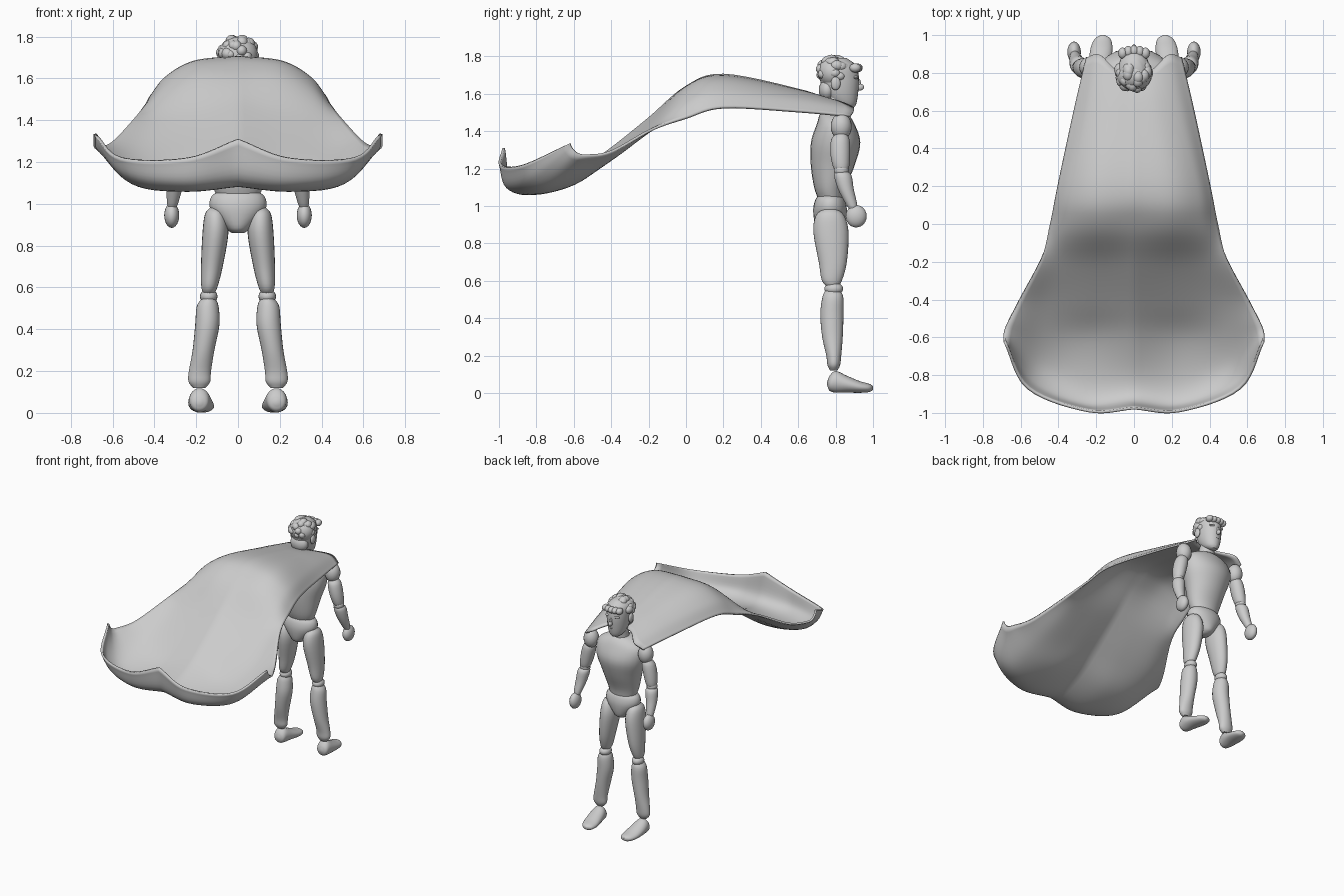
import bpy, bmesh, math, random
from mathutils import Vector, Matrix

random.seed(4)


def spline(pts, n):
    """Smooth curve through points of any dimension, n steps per span."""
    P = [Vector(p) for p in pts]
    P = [P[0] * 2 - P[1]] + P + [P[-1] * 2 - P[-2]]
    out = []
    for i in range(1, len(P) - 2):
        a, b, c, d = P[i - 1:i + 3]
        for k in range(n):
            t = k / n
            out.append(0.5 * (2 * b + (c - a) * t + (2 * a - 5 * b + 4 * c - d) * t ** 2
                              + (3 * b - a - 3 * c + d) * t ** 3))
    return out + [P[-2]]


def finish(bm, name, mirror=False, thick=0, angle=50):
    bmesh.ops.recalc_face_normals(bm, faces=bm.faces)
    me = bpy.data.meshes.new(name)
    bm.to_mesh(me)
    bm.free()
    ob = bpy.data.objects.new(name, me)
    bpy.context.collection.objects.link(ob)
    if mirror:
        ob.modifiers.new("Mirror", 'MIRROR').merge_threshold = 0.0005
    if thick:
        s = ob.modifiers.new("Thickness", 'SOLIDIFY')
        s.thickness, s.offset = thick, 0
    bpy.ops.object.select_all(action='DESELECT')
    bpy.context.view_layer.objects.active = ob
    ob.select_set(True)
    bpy.ops.object.shade_smooth_by_angle(angle=math.radians(angle))
    return ob


def tube(name, rings, mirror=False, axis='z', sides=24):
    """Loft elliptical rings (x, y, z, radius a, radius b) stacked along z or y."""
    bm = bmesh.new()
    loops = []
    for x, y, z, a, b in spline(rings, 4):
        loop = []
        for i in range(sides):
            c, s = math.cos(math.tau * i / sides), math.sin(math.tau * i / sides)
            off = (a * c, b * s, 0) if axis == 'z' else (a * c, 0, b * s)
            loop.append(bm.verts.new(Vector((x, y, z)) + Vector(off)))
        loops.append(loop)
    for p, q in zip(loops, loops[1:]):
        for i in range(sides):
            j = (i + 1) % sides
            bm.faces.new((p[i], p[j], q[j], q[i]))
    bm.faces.new(loops[0])
    bm.faces.new(loops[-1])
    return finish(bm, name, mirror)


def balls(name, items, mirror=False):
    """Ellipsoids given as (centre, radii)."""
    bm = bmesh.new()
    for c, r in items:
        bmesh.ops.create_uvsphere(bm, u_segments=20, v_segments=12, radius=1,
                                  matrix=Matrix.Translation(c) @ Matrix.Diagonal((*r, 1)))
    return finish(bm, name, mirror)


# Cape: half-rows from the centre seam to the side edge, collar to tail
rows = [
    [(0, .78, 1.56), (.10, .82, 1.555), (.18, .895, 1.52), (.25, .88, 1.48)],
    [(0, .60, 1.62), (.13, .60, 1.61), (.24, .60, 1.57), (.315, .60, 1.505)],
    [(0, .20, 1.70), (.20, .20, 1.68), (.33, .20, 1.61), (.40, .20, 1.525)],
    [(0, .00, 1.635), (.20, .00, 1.625), (.35, .00, 1.56), (.44, .00, 1.47)],
    [(0, -.20, 1.465), (.20, -.20, 1.43), (.38, -.20, 1.40), (.49, -.18, 1.41)],
    [(0, -.42, 1.29), (.22, -.42, 1.25), (.44, -.40, 1.25), (.605, -.40, 1.29)],
    [(0, -.60, 1.17), (.25, -.60, 1.12), (.48, -.58, 1.15), (.67, -.53, 1.27)],
    [(0, -.82, 1.09), (.25, -.82, 1.065), (.50, -.74, 1.10), (.685, -.58, 1.28)],
    [(0, -.94, 1.13), (.26, -.95, 1.10), (.54, -.83, 1.14), (.685, -.61, 1.31)],
    [(0, -.975, 1.31), (.24, -.99, 1.22), (.56, -.87, 1.22), (.685, -.62, 1.335)],
]
columns = [spline(c, 6) for c in zip(*rows)]
bm = bmesh.new()
grid = [[bm.verts.new(p) for p in spline(r, 7)] for r in zip(*columns)]
for p, q in zip(grid, grid[1:]):
    for i in range(len(p) - 1):
        bm.faces.new((p[i], p[i + 1], q[i + 1], q[i]))
finish(bm, "cape", mirror=True, thick=0.014, angle=40)

# Torso, pelvis and neck
tube("torso", [(0, .775, 1.03, .10, .065), (0, .77, 1.10, .125, .085), (0, .785, 1.22, .155, .118),
               (0, .80, 1.34, .19, .132), (0, .80, 1.44, .185, .10), (0, .79, 1.495, .10, .07),
               (0, .79, 1.505, .02, .02)])
tube("pelvis", [(0, .77, .86, .03, .04), (0, .77, .885, .06, .075), (0, .77, .97, .13, .09),
                (0, .77, 1.03, .13, .08), (0, .77, 1.065, .09, .055)])
tube("neck", [(0, .79, 1.47, .06, .06), (0, .80, 1.53, .055, .055), (0, .81, 1.61, .055, .055)])

# Legs
tube("thigh", [(.11, .77, .985, .02, .03), (.108, .77, .95, .05, .075), (.108, .775, .86, .062, .094),
               (.125, .785, .70, .052, .075), (.137, .78, .60, .038, .053), (.14, .785, .56, .02, .02)], True)
balls("knee", [((.14, .79, .557), (.042, .05, .035))], True)
tube("calf", [(.14, .785, .55, .03, .04), (.145, .785, .51, .052, .056), (.147, .78, .42, .058, .062),
              (.165, .783, .30, .052, .055), (.182, .79, .20, .053, .04), (.185, .79, .15, .052, .034),
              (.185, .79, .12, .03, .02)], True)
tube("foot", [(.185, .755, .05, .01, .01), (.185, .768, .052, .04, .04), (.184, .80, .06, .05, .058),
              (.18, .86, .047, .058, .045), (.172, .93, .032, .058, .031), (.166, .98, .027, .042, .022),
              (.165, 1.0, .027, .01, .01)], True, 'y')

# Arms
balls("shoulder", [((.235, .83, 1.425), (.055, .056, .072))], True)
tube("upper_arm", [(.25, .83, 1.385, .03, .03), (.255, .825, 1.35, .048, .05), (.272, .825, 1.27, .048, .052),
                   (.285, .83, 1.20, .037, .04), (.288, .83, 1.175, .015, .015)], True)
balls("elbow", [((.288, .83, 1.19), (.038, .04, .035))], True)
tube("forearm", [(.288, .832, 1.19, .02, .02), (.292, .838, 1.165, .043, .046), (.302, .855, 1.09, .04, .042),
                 (.312, .885, 1.01, .028, .03), (.315, .895, .98, .02, .02)], True)
balls("hand", [((.317, .91, .945), (.036, .056, .06))], True)

# Head and face
tube("head", [(0, .87, 1.522, .025, .025), (0, .85, 1.545, .052, .06), (0, .83, 1.60, .072, .09),
              (0, .82, 1.68, .082, .105), (0, .81, 1.75, .08, .10), (0, .81, 1.79, .04, .05)])
balls("nose", [((0, .93, 1.635), (.013, .022, .018)), ((0, .922, 1.655), (.009, .014, .025))])
balls("mouth_and_chin", [((0, .905, 1.595), (.026, .016, .008)), ((0, .885, 1.545), (.028, .024, .02))])
balls("brow", [((.034, .907, 1.687), (.027, .014, .009))], True)
balls("ear", [((.086, .80, 1.655), (.014, .026, .036))], True)

# Hair: a cap covered in random locks, with a raised fringe
locks = [((0, .785, 1.715), (.095, .08, .085)), ((0, .755, 1.62), (.07, .045, .06))]
for i in range(34):
    a, e = i * 2.4, random.uniform(-.5, 1.3)
    d = Vector((math.cos(a) * math.cos(e) * .078, math.sin(a) * math.cos(e) * .075, math.sin(e) * .07))
    if d.y < .045 or d.z > .035:
        r = random.uniform(.022, .03)
        locks.append((Vector((0, .797, 1.715)) + d, (r, r * 1.2, r)))
for x in (-.06, -.03, 0, .03, .06):
    locks.append(((x, .915 - 3 * x * x, 1.738), (.024, .03, .024)))
balls("hair", locks)
